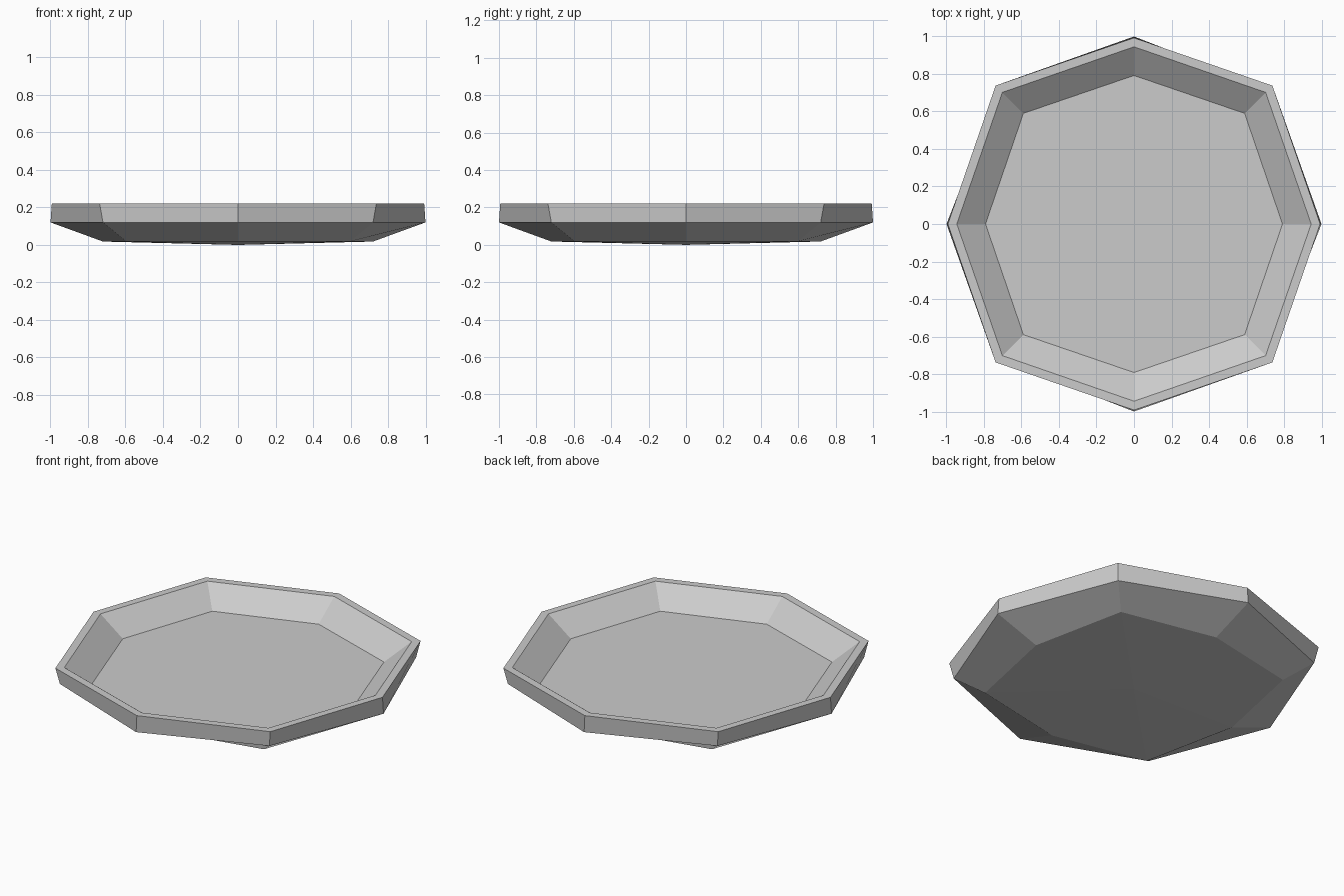
import bpy
import bmesh
from math import cos, sin, pi, sqrt

cube = bpy.data.objects.get("Cube")
if cube:
    bpy.data.objects.remove(cube)

# Plain grey material
grey = bpy.data.materials.new("plain grey")
grey.use_nodes = True
colour = (0.6, 0.6, 0.6, 1)
grey.diffuse_color = colour
grey.node_tree.nodes["Principled BSDF"].inputs["Base Color"].default_value = colour

SIDES = 8


def add_ring(bm, axis_reach, corner, z):
    """Octagon with points on the axes and points at (corner, corner)."""
    ring = []
    for i in range(SIDES):
        r = corner * sqrt(2) if i % 2 else axis_reach
        a = 2 * pi * i / SIDES
        ring.append(bm.verts.new((r * cos(a), r * sin(a), z)))
    return ring


# Cross-section from the underside, up the outer wall, over the rim to the floor:
# reach along the axes, diagonal corner position, height
profile = [
    (0.72, 0.595, 0.018),
    (1.0, 0.72, 0.12),
    (0.993, 0.738, 0.22),
    (0.945, 0.702, 0.22),
    (0.792, 0.59, 0.106),
]

bm = bmesh.new()
rings = [add_ring(bm, *p) for p in profile]

# Walls and rim
for low, high in zip(rings, rings[1:]):
    for i in range(SIDES):
        j = (i + 1) % SIDES
        bm.faces.new((low[i], low[j], high[j], high[i]))

# Flat inner floor
bm.faces.new(rings[-1])

# Slightly bulging underside
tip = bm.verts.new((0, 0, 0))
for i in range(SIDES):
    bm.faces.new((tip, rings[0][(i + 1) % SIDES], rings[0][i]))

bmesh.ops.recalc_face_normals(bm, faces=bm.faces)
mesh = bpy.data.meshes.new("plate")
bm.to_mesh(mesh)
bm.free()
mesh.materials.append(grey)
plate = bpy.data.objects.new("plate", mesh)
bpy.context.collection.objects.link(plate)
